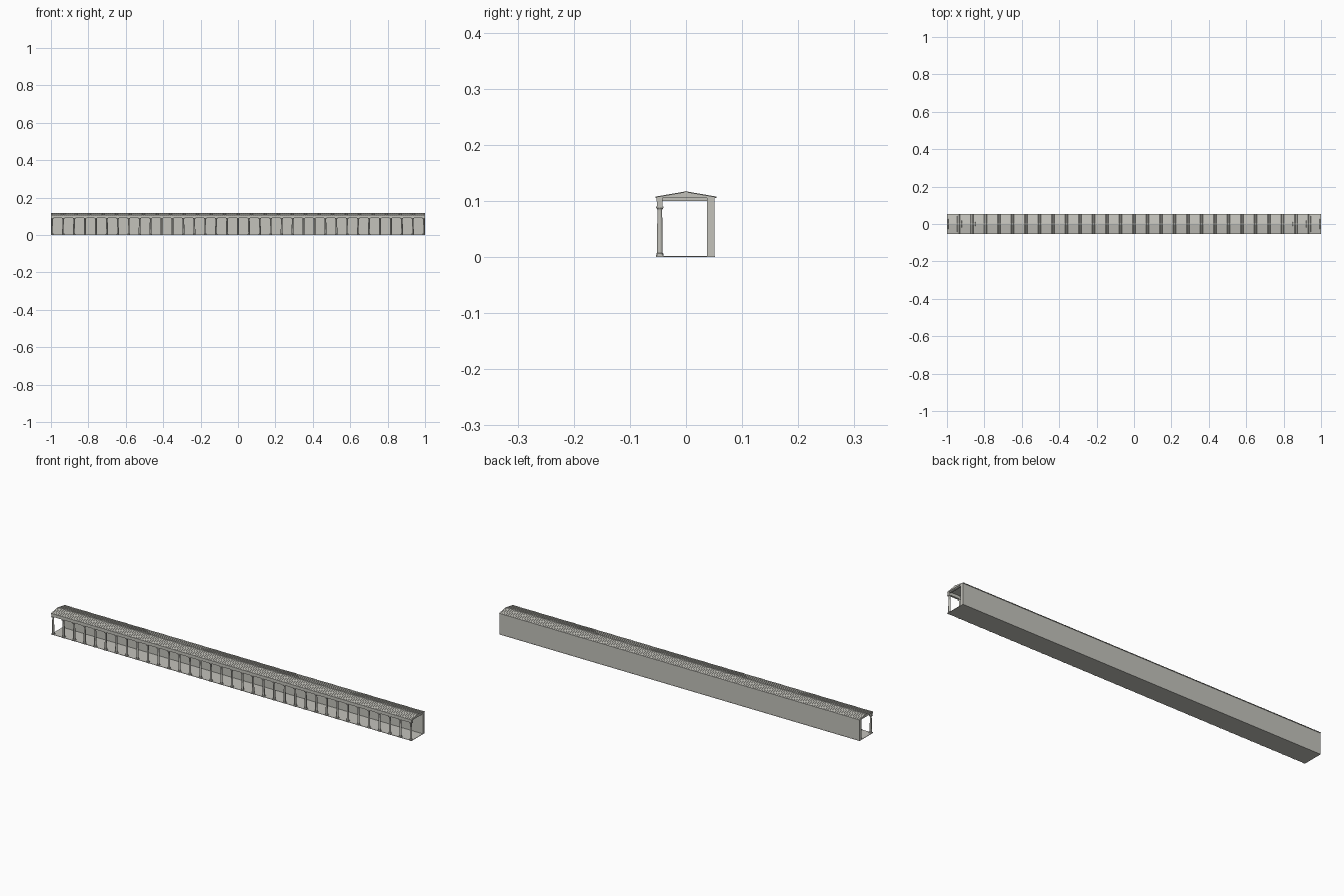
import bpy, bmesh, math
from mathutils import Matrix

if "Cube" in bpy.data.objects:
    bpy.data.objects.remove(bpy.data.objects["Cube"])

stone = bpy.data.materials.new("pale stone")
stone.diffuse_color = (0.55, 0.545, 0.50, 1)
stone.use_nodes = True
stone.node_tree.nodes["Principled BSDF"].inputs["Base Color"].default_value = stone.diffuse_color


def finish(bm, name):
    bmesh.ops.recalc_face_normals(bm, faces=bm.faces)
    me = bpy.data.meshes.new(name)
    bm.to_mesh(me)
    bm.free()
    me.materials.append(stone)
    ob = bpy.data.objects.new(name, me)
    bpy.context.collection.objects.link(ob)
    return ob


def add_box(bm, x0, x1, y0, y1, z0, z1):
    m = Matrix.Translation(((x0 + x1) / 2, (y0 + y1) / 2, (z0 + z1) / 2)) @ \
        Matrix.Diagonal((x1 - x0, y1 - y0, z1 - z0, 1))
    bmesh.ops.create_cube(bm, size=1, matrix=m)


def box(name, *dims):
    bm = bmesh.new()
    add_box(bm, *dims)
    return finish(bm, name)


def extrude_x(bm, pts, x0, x1):
    """Extrude a y-z outline along x."""
    a = [bm.verts.new((x0, y, z)) for y, z in pts]
    b = [bm.verts.new((x1, y, z)) for y, z in pts]
    bm.faces.new(a)
    bm.faces.new(b)
    for i in range(len(pts)):
        j = (i + 1) % len(pts)
        bm.faces.new((a[i], a[j], b[j], b[i]))


# Floor, back wall and front entablature
box("floor", -1, 1, -0.052, 0.052, 0, 0.002)
box("back_wall", -1, 1, 0.037, 0.051, 0, 0.106)
box("architrave", -1, 1, -0.0515, -0.042, 0.090, 0.099)
box("frieze", -1, 1, -0.0525, -0.042, 0.099, 0.106)

# Colonnade
COLUMNS, CY, SIDES = 35, -0.0467, 14
xs = [-0.993 + 1.986 * i / (COLUMNS - 1) for i in range(COLUMNS)]
profile = [(0.0064, 0.004), (0.0064, 0.006), (0.0052, 0.0075), (0.0051, 0.03),
           (0.0043, 0.083), (0.0043, 0.0845), (0.0062, 0.0872)]
shafts, blocks = bmesh.new(), bmesh.new()
for x in xs:
    rings = [[shafts.verts.new((x + r * math.cos(2 * math.pi * k / SIDES),
                                CY + r * math.sin(2 * math.pi * k / SIDES), z))
              for k in range(SIDES)] for r, z in profile]
    for a, b in zip(rings, rings[1:]):
        for k in range(SIDES):
            j = (k + 1) % SIDES
            shafts.faces.new((a[k], a[j], b[j], b[k]))
    # square plinth and capital slab
    add_box(blocks, x - 0.0068, x + 0.0068, CY - 0.0068, CY + 0.0068, 0, 0.004)
    add_box(blocks, x - 0.0066, x + 0.0066, CY - 0.0066, CY + 0.0066, 0.0872, 0.0902)
ob = finish(shafts, "column_shafts")
bpy.context.view_layer.objects.active = ob
ob.select_set(True)
bpy.ops.object.shade_smooth_by_angle(angle=math.radians(35))
finish(blocks, "plinths_and_capitals")

# Tie beams over each column
bm = bmesh.new()
for x in xs:
    add_box(bm, x - 0.004, x + 0.004, -0.043, 0.038, 0.100, 0.106)
finish(bm, "tie_beams")

# Low gabled roof
bm = bmesh.new()
extrude_x(bm, [(-0.054, 0.1055), (-0.052, 0.105), (0.052, 0.105), (0.054, 0.1055),
               (0.054, 0.107), (0, 0.1162), (-0.054, 0.107)], -1, 1)
finish(bm, "roof")

# Rows of cover tiles on both slopes
bm = bmesh.new()
RIBS = 194
step = 2 / RIBS
for i in range(RIBS):
    x = -1 + step * (i + 0.5)
    for s in (-1, 1):
        low = [(x + dx, s * 0.0545, 0.1065 + dz) for dx, dz in
               ((-0.002, 0), (-0.001, 0.0013), (0.001, 0.0013), (0.002, 0))]
        a = [bm.verts.new(p) for p in low]
        b = [bm.verts.new((px, 0, pz + 0.0094)) for px, py, pz in low]
        bm.faces.new(a)
        for k in range(3):
            bm.faces.new((a[k], a[k + 1], b[k + 1], b[k]))
finish(bm, "cover_tiles")

# Ridge capping
bm = bmesh.new()
extrude_x(bm, [(-0.003, 0.1155), (-0.0015, 0.1175), (0.0015, 0.1175), (0.003, 0.1155)], -1, 1)
finish(bm, "ridge_tiles")
